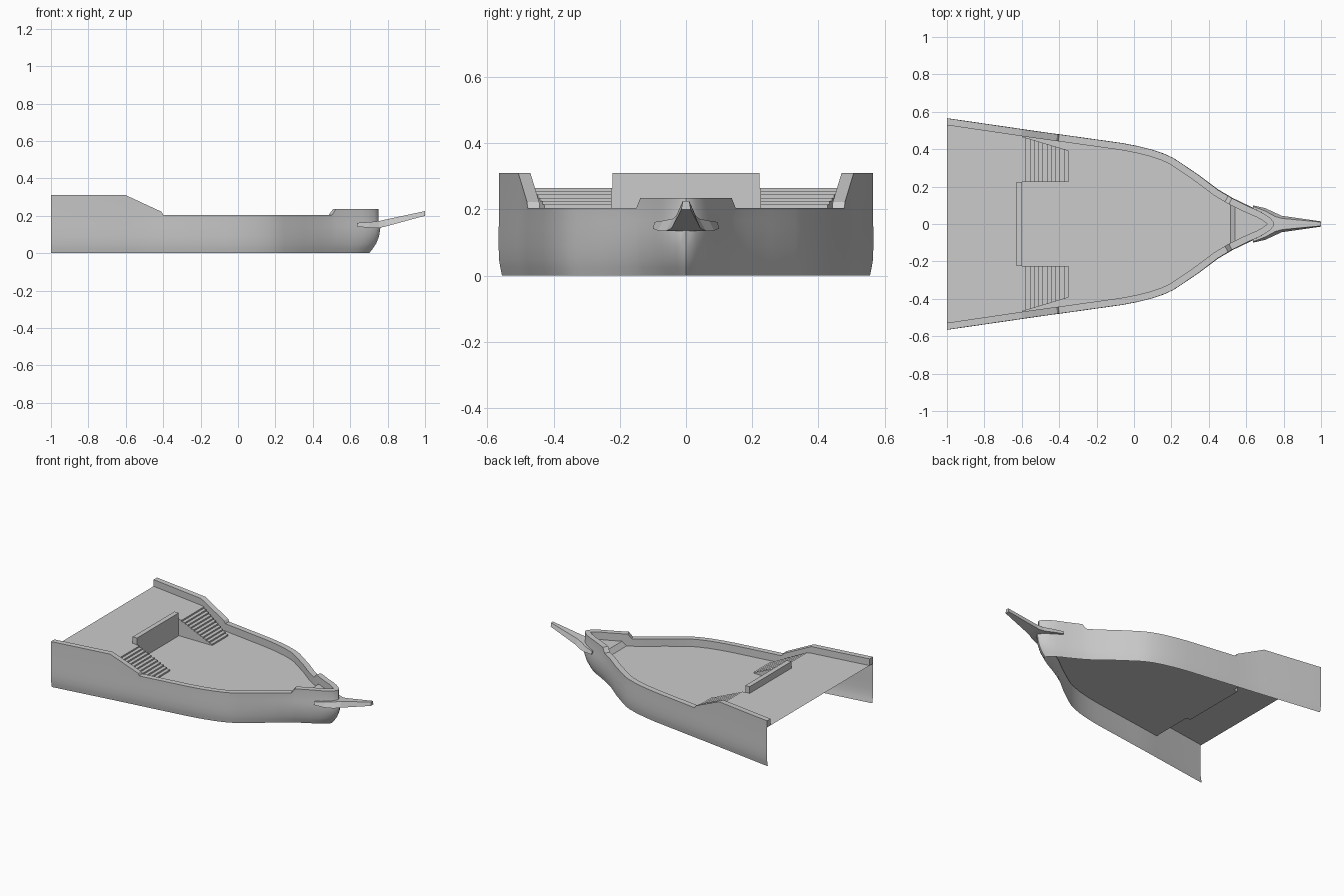
import bpy
import math
from mathutils import Vector

if "Cube" in bpy.data.objects:
    bpy.data.objects.remove(bpy.data.objects["Cube"])

grey = bpy.data.materials.new("hull grey")
grey.use_nodes = True
grey.diffuse_color = (0.6, 0.6, 0.6, 1)
grey.node_tree.nodes["Principled BSDF"].inputs["Base Color"].default_value = (0.6, 0.6, 0.6, 1)

DECK, UPPER, FORE = 0.155, 0.265, 0.185
BREAK = -0.6


def make(name, verts, faces, smooth=False):
    mesh = bpy.data.meshes.new(name)
    mesh.from_pydata(verts, [], faces)
    mesh.materials.append(grey)
    obj = bpy.data.objects.new(name, mesh)
    bpy.context.collection.objects.link(obj)
    if smooth:
        bpy.ops.object.select_all(action='DESELECT')
        obj.select_set(True)
        bpy.context.view_layer.objects.active = obj
        bpy.ops.object.shade_smooth_by_angle(angle=math.radians(30))
    return obj


def loft(name, rows, smooth=False, closed=False, caps=False):
    """Skin a list of equally long point rows."""
    n = len(rows[0])
    verts = [p for row in rows for p in row]
    faces = []
    for i in range(len(rows) - 1):
        for j in range(n if closed else n - 1):
            k = (j + 1) % n
            faces.append((i * n + j, i * n + k, (i + 1) * n + k, (i + 1) * n + j))
    if caps:
        faces.append(tuple(reversed(range(n))))
        faces.append(tuple(range(len(verts) - n, len(verts))))
    return make(name, verts, faces, smooth)


def lerp_table(table, x):
    for (x0, a), (x1, b) in zip(table, table[1:]):
        if x <= x1:
            return a + (b - a) * max(0, x - x0) / (x1 - x0)
    return table[-1][1]


# Half outline of the hull, stern to bow
half = [(-1, .566), (BREAK, .508), (-.595, .507), (-.41, .481), (-.40, .48), (-.064, .433),
        (.02, .417), (.1, .397), (.166, .374), (.21, .353), (.246, .33), (.353, .257),
        (.449, .184), (.505, .151), (.525, .139), (.62, .093), (.67, .072), (.705, .053),
        (.735, .032), (.75, .015), (.756, 0)]
loop = [Vector((x, -y)) for x, y in half] + [Vector((x, y)) for x, y in reversed(half[:-1])]

# Inner edge of the bulwark: outline moved inward along its normals
inner = []
for i, p in enumerate(loop):
    d = loop[min(i + 1, len(loop) - 1)] - loop[max(i - 1, 0)]
    q = p - Vector((d.y, -d.x)).normalized() * 0.038
    inner.append(Vector((-1 if p.x == -1 else q.x, q.y)))

RAIL = [(-1, .31), (BREAK, .31), (-.41, .222), (-.40, .205), (.505, .205), (.525, .235), (1, .235)]


def bow_factor(x):
    return min(1, max(0, (x - 0.15) / 0.6)) ** 2


def hull_point(p, z, sx, sy):
    t = bow_factor(p.x)
    return (p.x - sx * t, p.y - math.copysign(min(sy, 0.2 * abs(p.y)), p.y), z)


# Hull shell: height, bow rake, side tuck
levels = [(0, .055, .01), (.025, .035, .005), (.05, .018, .001), (.09, .002, 0), (.14, -.006, 0),
          (.165, .006, .001)]
rows = [[hull_point(p, z, sx, sy) for p in loop] for z, sx, sy in levels]
rail_outer = [hull_point(p, lerp_table(RAIL, p.x), .006, .001) for p in loop]
rail_inner = [(q.x, q.y, lerp_table(RAIL, p.x)) for p, q in zip(loop, inner)]
floor_edge = [(q.x, q.y, UPPER if p.x <= BREAK else DECK) for p, q in zip(loop, inner)]
loft("hull", rows + [rail_outer], True)
loft("bulwark_cap", [rail_outer, rail_inner], True)
loft("bulwark_lining", [rail_inner, floor_edge], True)

# Stern ends of the bulwarks
for i, side in ((0, "right"), (-1, "left")):
    x, y, z = rail_outer[i]
    make(side + "_bulwark_end", [rail_outer[i], rail_inner[i], floor_edge[i], (x, y, UPPER)],
         [(0, 1, 2, 3)])


def deck(name, x0, x1, z):
    """Flat deck between two stations, reaching just inside the hull."""
    xs = [x0] + [x for x, _ in half if x0 < x < x1] + [x1]
    widths = [max(0.001, lerp_table(half, x) - 0.006) for x in xs]
    loft(name, [[(x, -w, z) for x, w in zip(xs, widths)], [(x, w, z) for x, w in zip(xs, widths)]])


deck("upper_deck", -1, BREAK, UPPER)
deck("main_deck", BREAK, .745, DECK)
deck("foredeck", .54, .735, FORE)

# Sloped step up to the foredeck
loft("foredeck_step", [[(.515, -.14, DECK), (.515, .14, DECK)], [(.54, -.125, FORE), (.54, .125, FORE)]])

# Wall below the upper deck edge
loft("deck_riser", [[(BREAK, -.5, DECK), (BREAK, .5, DECK)], [(BREAK, -.5, UPPER), (BREAK, .5, UPPER)]])


def box_section(x, w, z0, z1, top=None):
    t = w if top is None else top
    return [(x, -w, z0), (x, w, z0), (x, t, z1), (x, -t, z1)]


# Barrier at the edge of the upper deck
loft("barrier", [box_section(x, .222, DECK, .31) for x in (-.63, BREAK + .002)], closed=True, caps=True)

# Stairs on both sides, outer ends following a taper
STEPS = 11
for s, side in ((1, "left"), (-1, "right")):
    run = 0.25 / STEPS
    profile = []
    for i in range(STEPS):
        z = UPPER - (UPPER - DECK) * i / STEPS
        profile += [(BREAK + run * i, z), (BREAK + run * (i + 1), z)]
    profile += [(-.35, DECK), (BREAK, DECK)]
    rows = [[(x, s * .225, z) for x, z in profile],
            [(x, s * (.468 - .3 * (x - BREAK)), z) for x, z in profile]]
    loft(side + "_stairs", rows, closed=True, caps=True)

# Bowsprit with its flared base
loft("bowsprit", [box_section(.635, .1, .142, .162, .095), box_section(.70, .085, .136, .166, .07),
                  box_section(.755, .06, .135, .172, .04), box_section(.79, .044, .143, .18, .03),
                  box_section(1, .014, .2, .225, .01)], closed=True, caps=True)
